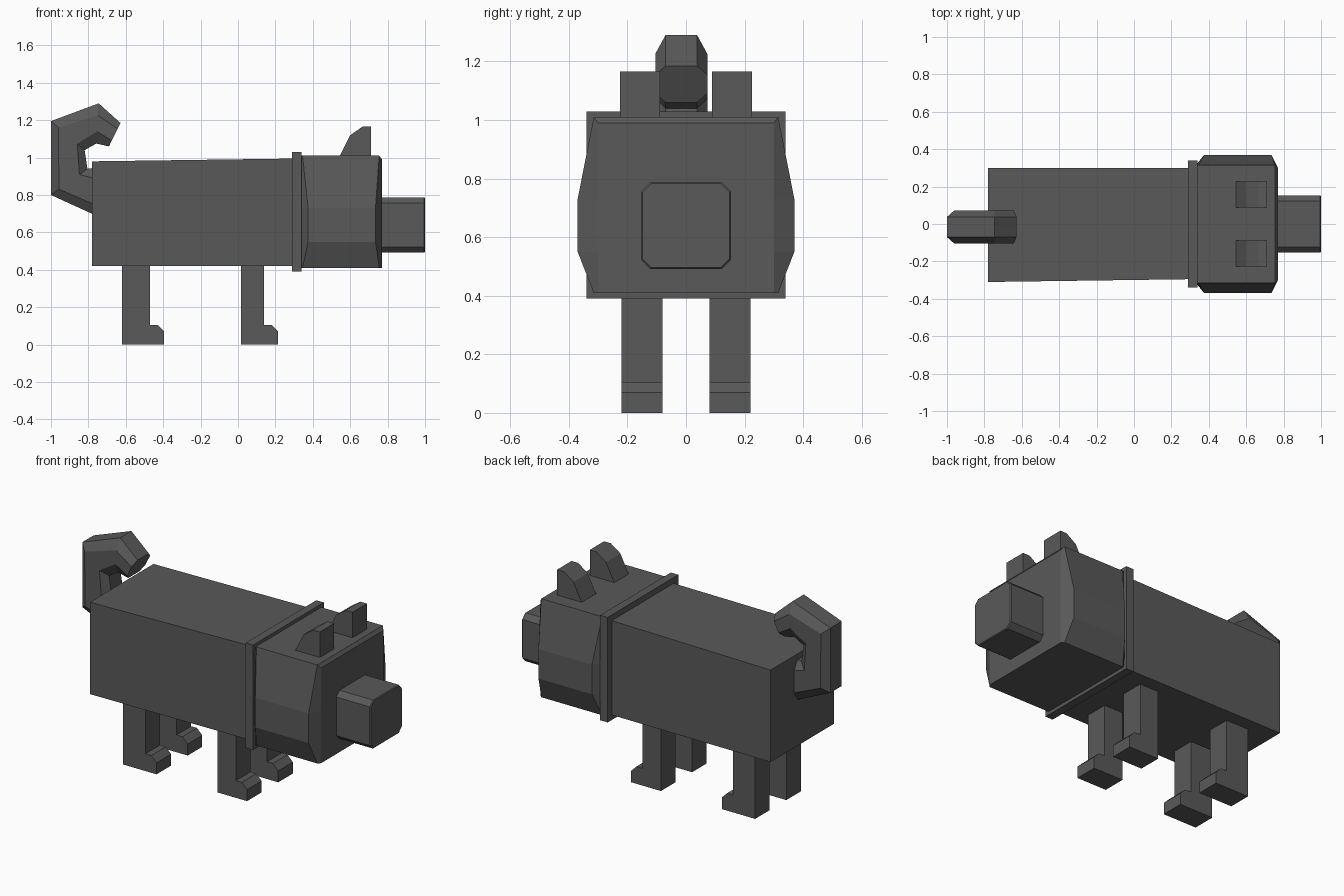
import bpy, bmesh

if "Cube" in bpy.data.objects:
    bpy.data.objects.remove(bpy.data.objects["Cube"])

fur = bpy.data.materials.new("dark_grey")
fur.diffuse_color = (0.1, 0.1, 0.1, 1)
fur.use_nodes = True
fur.node_tree.nodes["Principled BSDF"].inputs["Base Color"].default_value = fur.diffuse_color


def loft(name, rings):
    """Skin a list of equal-length rings and cap both ends."""
    bm = bmesh.new()
    vs = [[bm.verts.new(p) for p in r] for r in rings]
    n = len(vs[0])
    for a, b in zip(vs, vs[1:]):
        for i in range(n):
            j = (i + 1) % n
            bm.faces.new((a[i], a[j], b[j], b[i]))
    bm.faces.new(vs[0])
    bm.faces.new(vs[-1])
    bmesh.ops.recalc_face_normals(bm, faces=bm.faces)
    me = bpy.data.meshes.new(name)
    bm.to_mesh(me)
    bm.free()
    me.materials.append(fur)
    ob = bpy.data.objects.new(name, me)
    bpy.context.collection.objects.link(ob)
    return ob


def rect(x, y0, y1, z0, z1):
    return [(x, y0, z0), (x, y1, z0), (x, y1, z1), (x, y0, z1)]


def extrude(name, profile, y0, y1):
    return loft(name, [[(x, y, z) for x, z in profile] for y in (y0, y1)])


# Body and collar
loft("body", [rect(-0.78, -0.31, 0.30, 0.42, 0.98),
              rect(0.30, -0.295, 0.30, 0.42, 0.995)])
loft("collar", [rect(0.29, -0.34, 0.34, 0.39, 1.03),
                rect(0.34, -0.34, 0.34, 0.39, 1.03)])


# Head with bulging cheeks
def head_ring(x_edge, x_mid, y_edge, y_mid, top):
    side = [(x_edge, y_edge, 0.41), (x_mid, y_mid, 0.55),
            (x_mid, y_mid, 0.73), (x_edge, y_edge, top)]
    return side + [(x, -y, z) for x, y, z in reversed(side)]


loft("head", [head_ring(0.335, 0.335, 0.315, 0.32, 1.01),
              head_ring(0.345, 0.375, 0.315, 0.37, 1.01),
              head_ring(0.755, 0.735, 0.315, 0.37, 1.01),
              head_ring(0.77, 0.77, 0.30, 0.30, 0.99)])


# Snout with chamfered edges
def snout_ring(x, s):
    c = 0.03
    y, z0, z1 = 0.153, 0.492, 0.787
    pts = [(y - c, z0), (y, z0 + c), (y, z1 - c), (y - c, z1)]
    pts += [(-a, b) for a, b in reversed(pts)]
    return [(x, a * s, 0.64 + (b - 0.64) * s) for a, b in pts]


loft("snout", [snout_ring(0.76, 1), snout_ring(0.995, 1), snout_ring(1.0, 0.97)])

# Ears and legs, on both sides
ear = [(0.54, 1.0), (0.60, 1.12), (0.665, 1.165), (0.71, 1.165), (0.71, 1.0)]
for side, s in (("left", 1), ("right", -1)):
    extrude("ear_" + side, ear, 0.088 * s, 0.226 * s)
    for end, x0, x1, x2 in (("back", -0.62, -0.47, -0.395), ("front", 0.015, 0.14, 0.215)):
        leg = [(x0, 0), (x2, 0), (x2, 0.07), (x2 - 0.035, 0.105),
               (x1, 0.105), (x1, 0.43), (x0, 0.43)]
        extrude(f"{end}_leg_{side}", leg, 0.08 * s, 0.22 * s)

# Curled tail: outer and inner points along the curl, chamfered section
tail = []
for (ox, oz), (ix, iz), f in [((-0.77, 0.695), (-0.77, 0.945), 0.22),
                              ((-1.0, 0.80), (-0.805, 0.94), 0.22),
                              ((-1.0, 1.195), (-0.82, 1.04), 0.22),
                              ((-0.745, 1.29), (-0.758, 1.075), 0.3),
                              ((-0.628, 1.185), (-0.69, 1.06), 0.25)]:
    section = [(0, -0.07), (f, -0.105), (1 - f, -0.105), (1, -0.07),
               (1, 0.038), (1 - f, 0.073), (f, 0.073), (0, 0.038)]
    tail.append([(ox + (ix - ox) * t, y, oz + (iz - oz) * t) for t, y in section])
loft("tail", tail)
